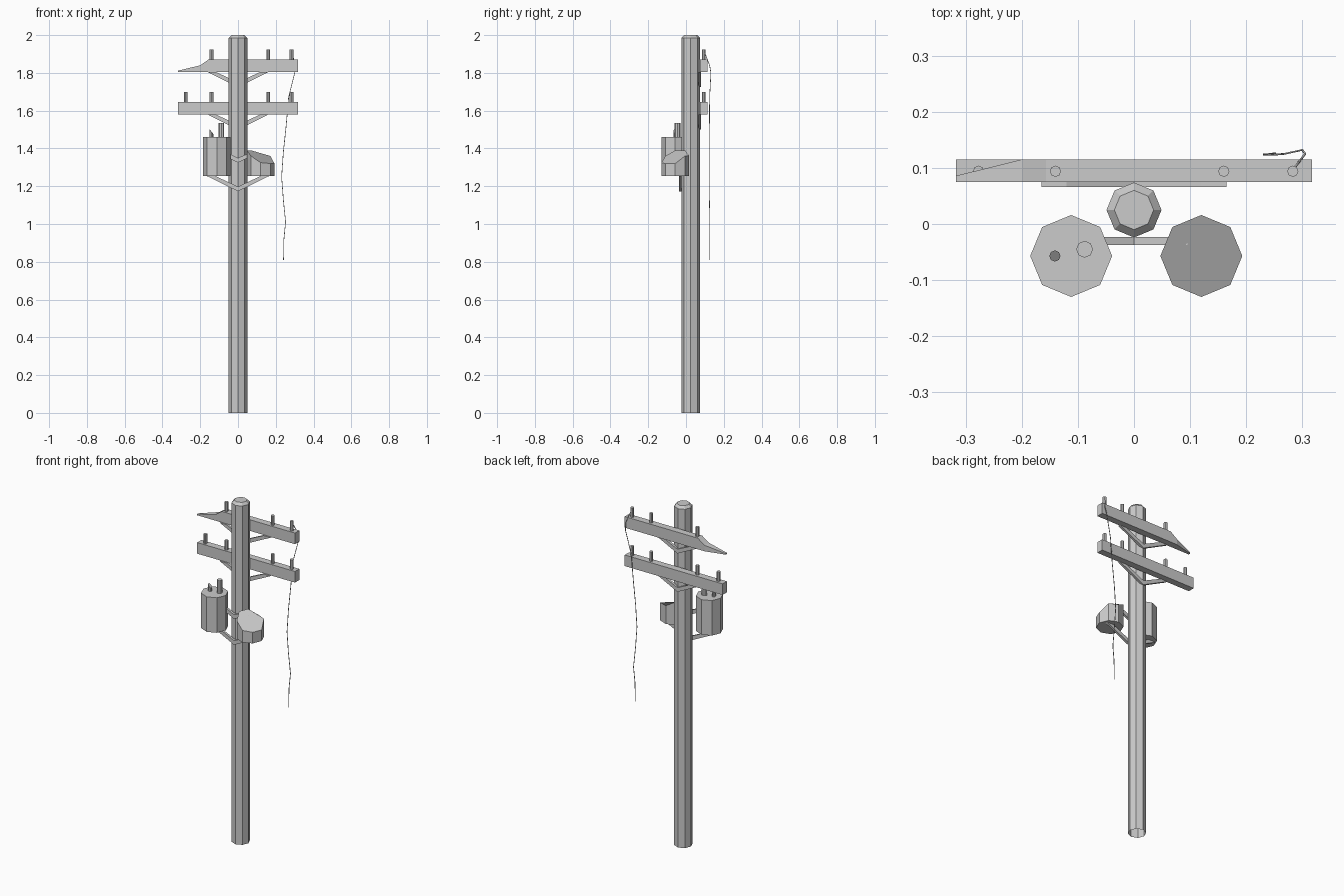
import bpy
import bmesh
from math import cos, sin, tau

if "Cube" in bpy.data.objects:
    bpy.data.objects.remove(bpy.data.objects["Cube"])


def make(name, verts, faces):
    mesh = bpy.data.meshes.new(name)
    bm = bmesh.new()
    vs = [bm.verts.new(v) for v in verts]
    for f in faces:
        bm.faces.new([vs[i] for i in f])
    bmesh.ops.recalc_face_normals(bm, faces=bm.faces)
    bm.to_mesh(mesh)
    bm.free()
    ob = bpy.data.objects.new(name, mesh)
    bpy.context.collection.objects.link(ob)
    return ob


def loft(name, rings, cap_start=True, cap_end=True):
    """Join equal-sized rings of points with quads and cap the ends."""
    n = len(rings[0])
    faces = [(k * n + i, k * n + (i + 1) % n, (k + 1) * n + (i + 1) % n, (k + 1) * n + i)
             for k in range(len(rings) - 1) for i in range(n)]
    if cap_start:
        faces.append(tuple(range(n)))
    if cap_end:
        faces.append(tuple(range((len(rings) - 1) * n, len(rings) * n)))
    return make(name, [p for r in rings for p in r], faces)


def octagon(x, y, r, z):
    """z is one height, or eight heights counted round from +x."""
    zs = z if isinstance(z, list) else [z] * 8
    return [(x + r * cos(tau * i / 8), y + r * sin(tau * i / 8), zs[i]) for i in range(8)]


def cylinder(name, x, y, r, z0, z1):
    return loft(name, [octagon(x, y, r, z0), octagon(x, y, r, z1)])


def arm(name, sections):
    return loft(name, [[(x, y0, z0), (x, y1, z0), (x, y1, z1), (x, y0, z1)]
                       for x, y0, y1, z0, z1 in sections])


def brace(name, z, y0, y1, ends):
    """Flat V of two struts rising from z at the pole."""
    for side, reach in zip((-1, 1), ends):
        prof = [(0, z), (reach, z + reach * 0.49), (reach - 0.045, z + reach * 0.49), (0, z + 0.025)]
        loft(name, [[(side * px, y, pz) for px, pz in prof] for y in (y0, y1)])


# Pole with chamfered top and open foot
loft("pole", [octagon(0, 0.025, 0.049, 0), octagon(0, 0.025, 0.049, 1.985),
              octagon(0, 0.025, 0.035, 2.0)], cap_start=False)

# Crossarms: whole lower one, upper one with a splintered left end
arm("lower_crossarm", [(s * 0.317, 0.075, 0.115, 1.58, 1.645) for s in (-1, 1)])
arm("broken_upper_crossarm", [(0.317, 0.075, 0.115, 1.805, 1.87),
                              (-0.157, 0.075, 0.115, 1.805, 1.87),
                              (-0.2, 0.075, 0.115, 1.805, 1.84),
                              (-0.317, 0.075, 0.086, 1.805, 1.812)])
for z in (1.725, 1.5):
    brace("crossarm_brace", z, 0.066, 0.08, (0.165, 0.165))

# Insulator pegs
for z, xs in ((1.87, (-0.14, 0.16, 0.283)), (1.645, (-0.277, -0.14, 0.16, 0.283))):
    for x in xs:
        cylinder("insulator", x, 0.094, 0.01, z, z + 0.055)

# Transformer cans: whole left one, right one with a torn-off top
cylinder("transformer", -0.112, -0.057, 0.073, 1.255, 1.46)
loft("broken_transformer", [octagon(0.12, -0.057, 0.073, 1.255),
                            octagon(0.12, -0.057, 0.073,
                                    [1.32, 1.36, 1.362, 1.39, 1.39, 1.36, 1.325, 1.32])])

# Bushings on the left can, the small one snapped at an angle
cylinder("tall_bushing", -0.088, -0.045, 0.015, 1.46, 1.535)
snapped = [1.49 - 0.013 * cos(tau * i / 8) for i in range(8)]
loft("snapped_bushing", [octagon(-0.141, -0.057, 0.01, 1.46),
                         octagon(-0.141, -0.057, 0.01, snapped)])

# Transformer hangers
brace("lower_hanger", 1.173, -0.037, -0.023, (0.167, 0.167))
brace("upper_hanger", 1.325, -0.037, -0.023, (0.165, 0.095))

# Loose hanging wire
path = [(0.286, 0.1, 1.905), (0.305, 0.125, 1.84), (0.3, 0.132, 1.8), (0.268, 0.125, 1.67),
        (0.255, 0.124, 1.52), (0.24, 0.124, 1.38), (0.231, 0.124, 1.25), (0.24, 0.124, 1.13),
        (0.252, 0.126, 1.01), (0.243, 0.125, 0.92), (0.241, 0.125, 0.81)]
curve = bpy.data.curves.new("loose_wire", 'CURVE')
curve.dimensions = '3D'
curve.bevel_depth = 0.002
curve.bevel_resolution = 0
curve.use_fill_caps = True
spline = curve.splines.new('POLY')
spline.points.add(len(path) - 1)
for point, co in zip(spline.points, path):
    point.co = (*co, 1)
bpy.context.collection.objects.link(bpy.data.objects.new("loose_wire", curve))
